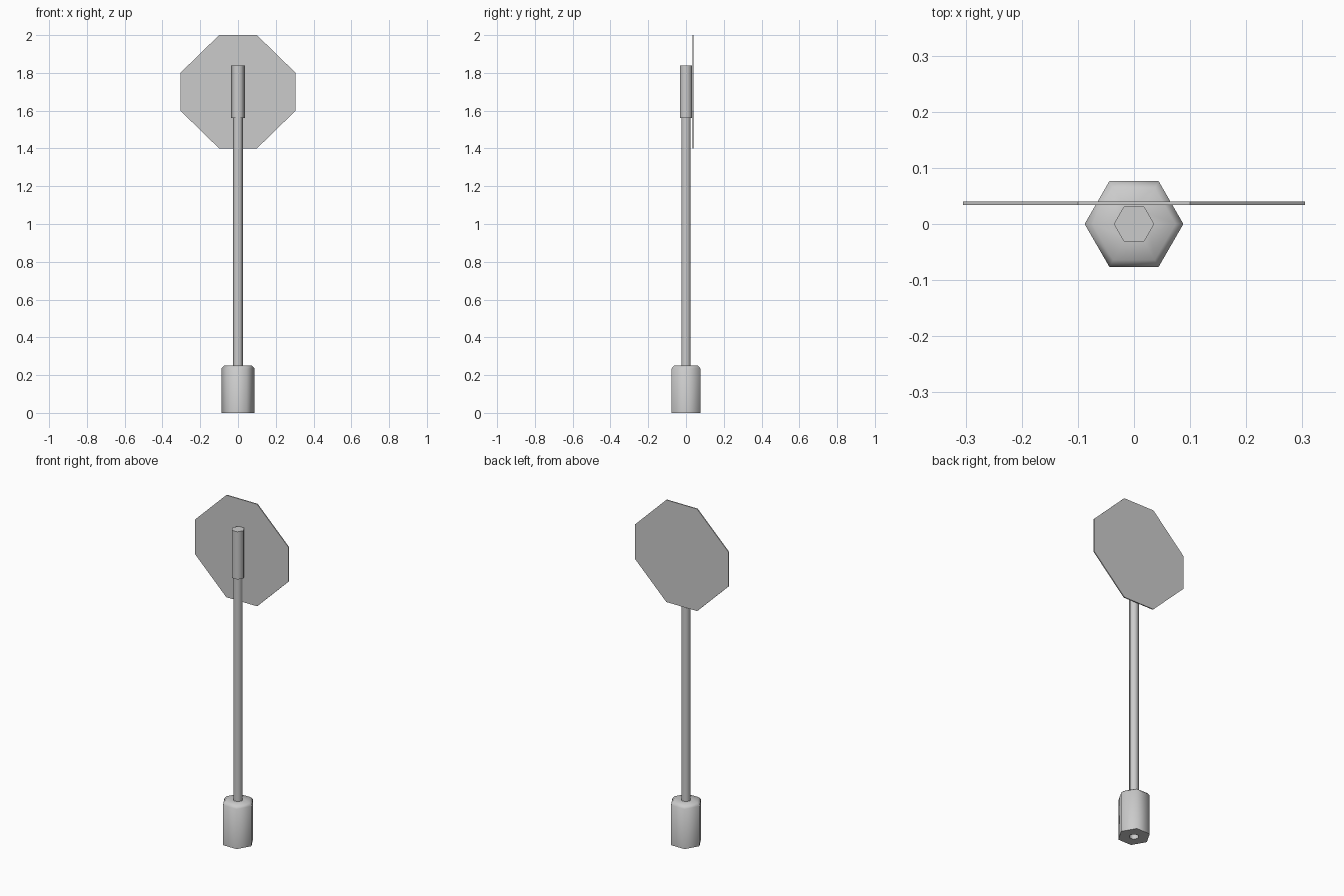
import bpy, bmesh
from math import cos, sin, pi, radians

if "Cube" in bpy.data.objects:
    bpy.data.objects.remove(bpy.data.objects["Cube"])


def finish(name, bm, angle):
    mesh = bpy.data.meshes.new(name)
    bm.to_mesh(mesh)
    bm.free()
    mesh.shade_smooth()
    mesh.set_sharp_from_angle(angle=radians(angle))
    obj = bpy.data.objects.new(name, mesh)
    bpy.context.collection.objects.link(obj)
    return obj


def hex_lathe(name, profile, cap_top=False):
    """Six-sided solid from (radius, z) points running bottom to top."""
    bm = bmesh.new()
    rings = [[bm.verts.new((r * cos(k * pi / 3), r * sin(k * pi / 3), z))
              for k in range(6)] for r, z in profile]
    for low, high in zip(rings, rings[1:]):
        for k in range(6):
            n = (k + 1) % 6
            bm.faces.new((low[k], low[n], high[n], high[k]))
    if cap_top:
        bm.faces.new(rings[-1])
    return finish(name, bm, 65)


# Base weight with chamfered top, open around the post
hex_lathe("base", [(0.027, 0), (0.088, 0), (0.088, 0.235),
                   (0.074, 0.25), (0.027, 0.25)])

# Hollow post widening into the upper sleeve that holds the sign
hex_lathe("post", [(0.027, 0), (0.027, 1.56), (0.036, 1.56), (0.036, 1.84)],
          cap_top=True)

# Octagonal sign plate behind the post
bm = bmesh.new()
quarter = [(0.305, 0.10), (0.10, 0.30)]
outline = (quarter + [(-x, z) for x, z in reversed(quarter)]
           + [(-x, -z) for x, z in quarter]
           + [(x, -z) for x, z in reversed(quarter)])
plate = bm.faces.new([bm.verts.new((x, 0.034, 1.7 + z)) for x, z in outline])
side = bmesh.ops.extrude_face_region(bm, geom=[plate])
bmesh.ops.translate(bm, vec=(0, 0.006, 0),
                    verts=[v for v in side["geom"] if isinstance(v, bmesh.types.BMVert)])
bmesh.ops.recalc_face_normals(bm, faces=bm.faces)
finish("sign_plate", bm, 30)
